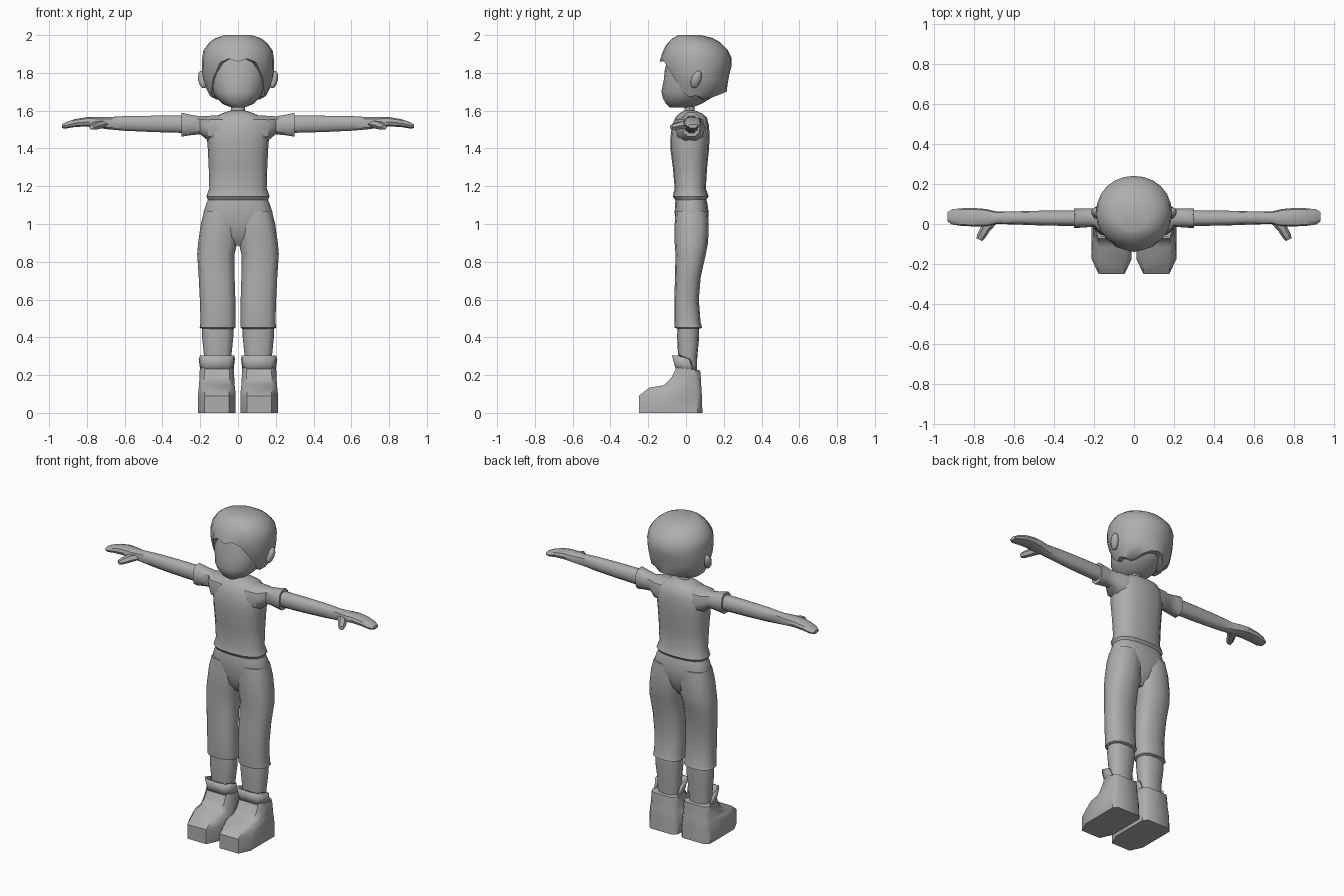
import bpy, bmesh, math

grey = bpy.data.materials.new("matte_grey")
grey.diffuse_color = (0.42, 0.42, 0.42, 1)


def make(name, rings, mirror=False, caps=(True, True), angle=40):
    """Skin a list of point rings into one object."""
    bm = bmesh.new()
    loops = [[bm.verts.new(p) for p in r] for r in rings]
    n = len(loops[0])
    for a, b in zip(loops, loops[1:]):
        for i in range(n):
            j = (i + 1) % n
            bm.faces.new((a[i], a[j], b[j], b[i]))
    for use, loop in zip(caps, (loops[0], loops[-1])):
        if use:
            bm.faces.new(loop)
    bmesh.ops.recalc_face_normals(bm, faces=bm.faces)
    me = bpy.data.meshes.new(name)
    bm.to_mesh(me)
    bm.free()
    me.materials.append(grey)
    ob = bpy.data.objects.new(name, me)
    bpy.context.collection.objects.link(ob)
    finish(ob, mirror, angle)
    return ob


def finish(ob, mirror, angle=40):
    if mirror:
        mod = ob.modifiers.new("mirror", 'MIRROR')
        mod.use_axis = (True, False, False)
        mod.mirror_object = center
    bpy.ops.object.select_all(action='DESELECT')
    bpy.context.view_layer.objects.active = ob
    ob.select_set(True)
    bpy.ops.object.shade_smooth_by_angle(angle=math.radians(angle))


def oval(lo_a, hi_a, lo_b, hi_b, n=12, p=0.8):
    """Rounded-box outline between two pairs of limits."""
    pts = []
    for i in range(n):
        t = 2 * math.pi * i / n
        c, s = math.cos(t), math.sin(t)
        c = math.copysign(abs(c) ** p, c)
        s = math.copysign(abs(s) ** p, s)
        pts.append(((lo_a + hi_a) / 2 + (hi_a - lo_a) / 2 * c,
                    (lo_b + hi_b) / 2 + (hi_b - lo_b) / 2 * s))
    return pts


def upright(rows, p=0.8, n=12):
    """Rows of z, x low, x high, y front, y back."""
    return [[(x, y, z) for x, y in oval(x0, x1, y0, y1, n, p)]
            for z, x0, x1, y0, y1 in rows]


def body(rows, p=0.8, n=16):
    """Rows of z, half width, y front, y back."""
    return upright([(z, -w, w, a, b) for z, w, a, b in rows], p, n)


def sideways(rows, p=0.8, n=10):
    """Rows of x, y front, y back, z low, z high."""
    return [[(x, y, z) for y, z in oval(y0, y1, z0, z1, n, p)]
            for x, y0, y1, z0, z1 in rows]


center = bpy.data.objects.new("mirror_center", None)
bpy.context.collection.objects.link(center)
center.hide_render = True

# Shirt body with a flared hem
make("shirt", body([
    (1.12, 0.155, -0.05, 0.10), (1.145, 0.167, -0.07, 0.12),
    (1.19, 0.152, -0.06, 0.105), (1.30, 0.155, -0.07, 0.112),
    (1.40, 0.160, -0.083, 0.122), (1.46, 0.165, -0.082, 0.125),
    (1.52, 0.160, -0.075, 0.122), (1.565, 0.13, -0.055, 0.11),
    (1.585, 0.085, -0.035, 0.085), (1.60, 0.04, -0.01, 0.05)]))
make("sleeve", sideways([
    (0.08, -0.065, 0.105, 1.43, 1.58), (0.16, -0.055, 0.10, 1.44, 1.575),
    (0.20, -0.012, 0.078, 1.473, 1.572), (0.25, -0.018, 0.078, 1.468, 1.58),
    (0.30, -0.02, 0.077, 1.46, 1.592)]), True)

# Bare arms, hands and thumbs
make("arm", sideways([
    (0.27, -0.01, 0.067, 1.48, 1.575), (0.45, -0.008, 0.067, 1.485, 1.575),
    (0.60, -0.002, 0.063, 1.492, 1.573), (0.69, 0.0, 0.062, 1.50, 1.567),
    (0.74, -0.013, 0.075, 1.508, 1.567), (0.80, -0.012, 0.08, 1.515, 1.567),
    (0.86, -0.01, 0.079, 1.513, 1.557), (0.91, -0.003, 0.074, 1.505, 1.54),
    (0.933, 0.012, 0.06, 1.507, 1.528)]), True)
make("thumb", [[(x + dx, y + dx * 0.5, z) for dx, z in oval(-w, w, z0, z1, 6, 1)]
               for x, y, w, z0, z1 in [
                   (0.715, 0.02, 0.03, 1.51, 1.55), (0.745, -0.025, 0.022, 1.50, 1.545),
                   (0.765, -0.06, 0.02, 1.497, 1.535), (0.775, -0.078, 0.014, 1.50, 1.525)]], True)

# Trousers: pelvis and two legs
make("trouser_hips", body([
    (0.885, 0.04, -0.01, 0.06), (0.93, 0.10, -0.042, 0.095),
    (1.00, 0.175, -0.055, 0.115), (1.06, 0.183, -0.06, 0.12),
    (1.11, 0.167, -0.058, 0.113), (1.16, 0.145, -0.05, 0.10)]))
make("trouser_leg", upright([
    (0.445, 0.022, 0.188, -0.045, 0.07), (0.452, 0.013, 0.203, -0.06, 0.085),
    (0.48, 0.014, 0.198, -0.062, 0.077), (0.60, 0.014, 0.202, -0.062, 0.068),
    (0.72, 0.018, 0.208, -0.058, 0.078), (0.84, 0.018, 0.216, -0.056, 0.105),
    (0.90, 0.004, 0.211, -0.06, 0.117), (1.00, 0.0, 0.197, -0.06, 0.12),
    (1.07, 0.0, 0.179, -0.055, 0.115)]), True)
make("shin", upright([
    (0.15, 0.045, 0.175, -0.035, 0.055), (0.30, 0.035, 0.18, -0.042, 0.06),
    (0.40, 0.025, 0.19, -0.047, 0.07), (0.46, 0.025, 0.19, -0.045, 0.07)]), True)


# Chunky boots with tapered toes and a raised front collar
def boot_ring(z, x0, x1, yf, yb, taper, tilt=0.0):
    m = yf + (yb - yf) * 0.22
    d = 0.025
    pts = [(x0 + taper, yf), (x1 - taper, yf), (x1, m), (x1, yb - d),
           (x1 - d, yb), (x0 + d, yb), (x0, yb - d), (x0, m)]
    return [(x, y, z + tilt * (yb - y) / (yb - yf)) for x, y in pts]


make("boot", [
    boot_ring(0.0, 0.012, 0.212, -0.25, 0.087, 0.035),
    boot_ring(0.09, 0.012, 0.212, -0.25, 0.084, 0.035),
    boot_ring(0.133, 0.016, 0.208, -0.195, 0.082, 0.03),
    boot_ring(0.147, 0.018, 0.206, -0.115, 0.08, 0.025),
    boot_ring(0.19, 0.02, 0.204, -0.075, 0.078, 0.025),
    boot_ring(0.225, 0.022, 0.202, -0.05, 0.075, 0.025, 0.015),
], True, angle=45)
# Collar flap, front half only, leaning forward
flap = [(0.016, 0.008), (0.02, -0.045), (0.045, -0.075),
        (0.177, -0.075), (0.20, -0.045), (0.208, 0.008)]
rows = []
for z, shrink, dy in ((0.215, 0.9, 0.025), (0.305, 1.0, 0.0)):
    rows.append([(0.112 + (x - 0.112) * shrink, y + dy,
                  z - (0.02 if y > 0 and z > 0.25 else 0)) for x, y in flap])
inner = [[(0.112 + (x - 0.112) * 0.9, y + 0.014, z) for x, y, z in r] for r in rows]
make("boot_collar", [o + i[::-1] for o, i in zip(rows, inner)], True,
     caps=(False, False), angle=35)
bm = bmesh.new()
bm.from_mesh(bpy.data.objects["boot_collar"].data)
bmesh.ops.holes_fill(bm, edges=[e for e in bm.edges if e.is_boundary])
bmesh.ops.recalc_face_normals(bm, faces=bm.faces)
bm.to_mesh(bpy.data.objects["boot_collar"].data)
bm.free()

# Neck and head
make("neck", body([(1.56, 0.045, -0.02, 0.055), (1.60, 0.036, -0.008, 0.045),
                   (1.67, 0.036, -0.008, 0.045)], 1, 10))
make("head", body([
    (1.617, 0.035, -0.085, 0.03), (1.635, 0.08, -0.105, 0.08),
    (1.665, 0.112, -0.122, 0.13), (1.70, 0.135, -0.13, 0.17),
    (1.76, 0.15, -0.118, 0.19), (1.82, 0.155, -0.112, 0.19),
    (1.90, 0.14, -0.09, 0.17)], 0.92))

# Hair cap: each column starts at its own hairline height
PROFILE = [(1.655, 0.13, -0.06, 0.14), (1.70, 0.165, -0.09, 0.215),
           (1.78, 0.19, -0.112, 0.226), (1.86, 0.191, -0.14, 0.248),
           (1.91, 0.188, -0.124, 0.23), (1.95, 0.165, -0.105, 0.20),
           (1.985, 0.12, -0.07, 0.14), (2.0, 0.07, -0.04, 0.08)]
HAIRLINE = [1.86, 1.875, 1.855, 1.77, 1.695, 1.672, 1.68,
            1.67, 1.66, 1.665, 1.68, 1.695, 1.70]


def hair_point(z, a, scale=1.0):
    for lo, hi in zip(PROFILE, PROFILE[1:]):
        if z <= hi[0] + 1e-6:
            break
    t = (z - lo[0]) / (hi[0] - lo[0])
    w, yf, yb = (lo[k] + (hi[k] - lo[k]) * t for k in (1, 2, 3))
    return (w * math.sin(a) * scale,
            (yf + yb) / 2 - (yb - yf) / 2 * math.cos(a) * scale, z)


def hair_row(t, scale=1.0):
    row = []
    for i in range(24):
        start = HAIRLINE[min(i, 24 - i)]
        row.append(hair_point(start + (2.0 - start) * t, math.radians(15 * i), scale))
    return row


make("hair", [hair_row(0, 0.78)] + [hair_row(t) for t in
     (0, 0.15, 0.3, 0.45, 0.6, 0.74, 0.87, 0.95, 1)], caps=(False, True), angle=45)

# Ears
bpy.ops.mesh.primitive_uv_sphere_add(segments=10, ring_count=6, radius=1,
                                     location=(0.188, 0.054, 1.765),
                                     rotation=(-0.35, 0.2, 0))
ear = bpy.context.object
ear.name = "ear"
ear.scale = (0.024, 0.026, 0.05)
ear.data.materials.append(grey)
finish(ear, True)
